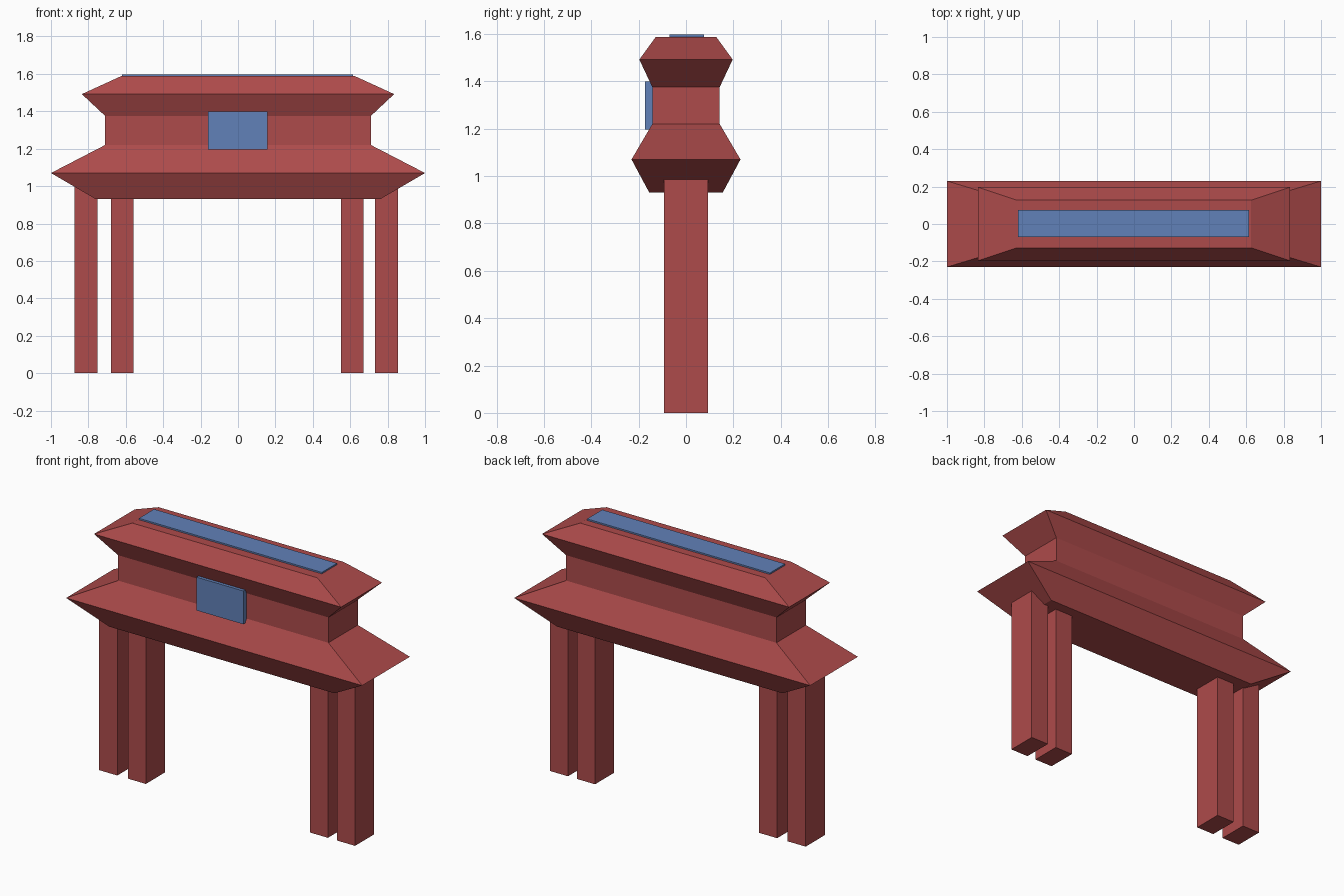
import bpy, bmesh

if "Cube" in bpy.data.objects:
    bpy.data.objects.remove(bpy.data.objects["Cube"])


def material(name, color):
    m = bpy.data.materials.new(name)
    m.diffuse_color = color
    m.use_nodes = True
    m.node_tree.nodes["Principled BSDF"].inputs["Base Color"].default_value = m.diffuse_color
    return m


RED = material("red_paint", (0.42, 0.07, 0.07, 1))
BLUE = material("blue_tile", (0.12, 0.22, 0.48, 1))


def finish(bm, name, mat):
    bmesh.ops.recalc_face_normals(bm, faces=bm.faces)
    mesh = bpy.data.meshes.new(name)
    bm.to_mesh(mesh)
    bm.free()
    mesh.materials.append(mat)
    obj = bpy.data.objects.new(name, mesh)
    bpy.context.collection.objects.link(obj)
    return obj


def stacked_body(name, levels, mat):
    """Loft rectangles given as (half width, half depth, height)."""
    bm = bmesh.new()
    rings = [[bm.verts.new((sx * hx, sy * hy, z))
              for sx, sy in ((-1, -1), (1, -1), (1, 1), (-1, 1))]
             for hx, hy, z in levels]
    for low, high in zip(rings, rings[1:]):
        for i in range(4):
            j = (i + 1) % 4
            bm.faces.new((low[i], low[j], high[j], high[i]))
    bm.faces.new(rings[0])
    bm.faces.new(rings[-1])
    return finish(bm, name, mat)


def box(name, x, y, z, mat):
    """Box from (min, max) ranges."""
    bm = bmesh.new()
    bmesh.ops.create_cube(bm, size=1)
    for v in bm.verts:
        v.co = [r[0] if c < 0 else r[1] for c, r in zip(v.co, (x, y, z))]
    return finish(bm, name, mat)


# Two-tiered roof with a straight neck between the flared eaves
stacked_body("tiered_roof", [
    (0.76, 0.155, 0.93), (1.00, 0.23, 1.07),
    (0.71, 0.142, 1.22), (0.71, 0.142, 1.375),
    (0.835, 0.197, 1.492), (0.625, 0.127, 1.588),
], RED)

# Paired posts at each end, running up into the lower eave
for name, x0 in (("left_outer_post", -0.873), ("left_inner_post", -0.68),
                 ("right_inner_post", 0.55), ("right_outer_post", 0.733)):
    box(name, (x0, x0 + 0.122), (-0.092, 0.092), (0, 1.0), RED)

# Front plaque and ridge strip
box("front_plaque", (-0.16, 0.157), (-0.173, -0.13), (1.197, 1.4), BLUE)
box("ridge_strip", (-0.62, 0.615), (-0.07, 0.076), (1.57, 1.597), BLUE)
